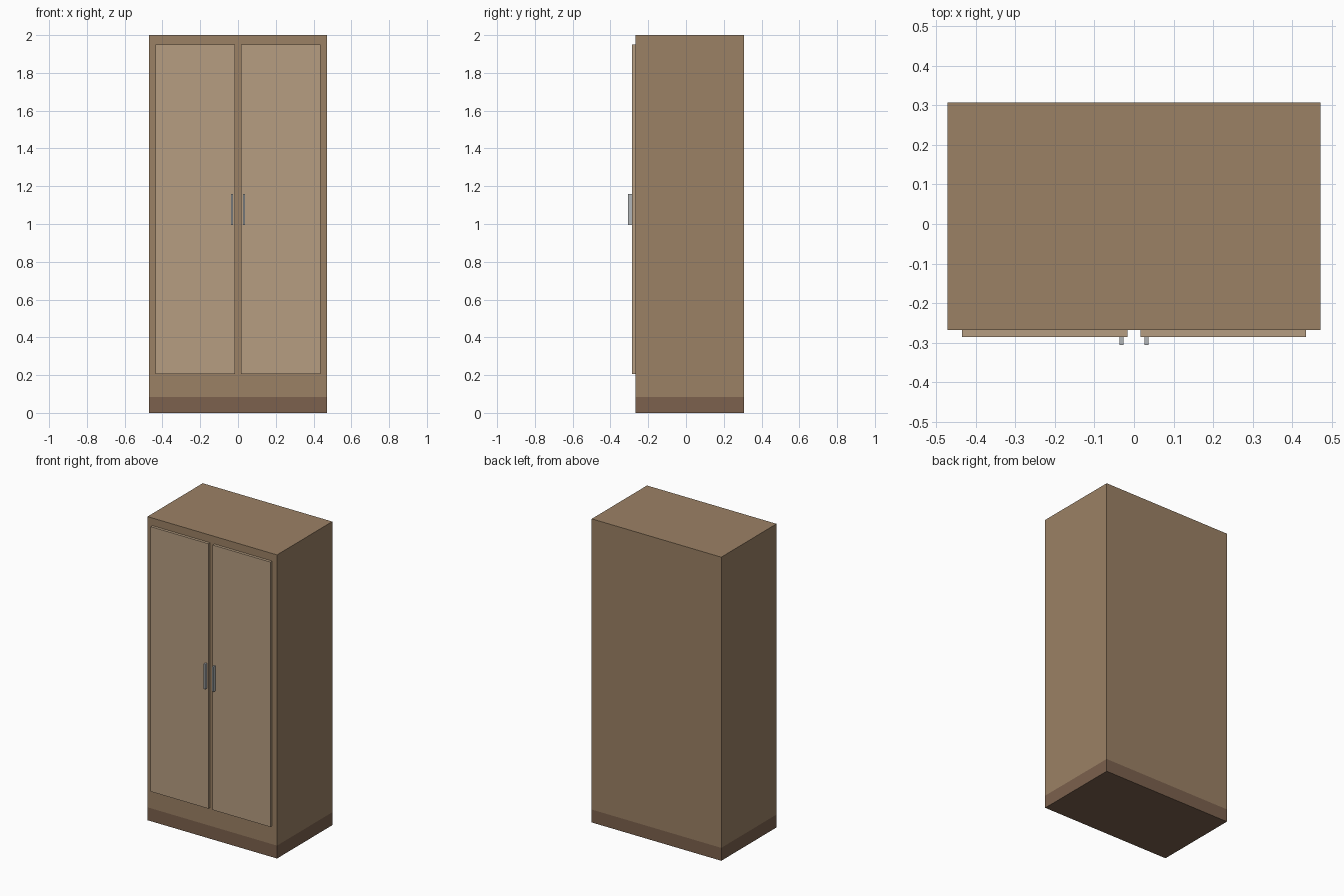
import bpy
import bmesh

if "Cube" in bpy.data.objects:
    bpy.data.objects.remove(bpy.data.objects["Cube"])


def material(name, rgb):
    m = bpy.data.materials.new(name)
    m.diffuse_color = (*rgb, 1.0)
    m.use_nodes = True
    m.node_tree.nodes["Principled BSDF"].inputs["Base Color"].default_value = m.diffuse_color
    return m


def box(name, lo, hi, mat):
    """Axis-aligned box between two corners."""
    bm = bmesh.new()
    bmesh.ops.create_cube(bm, size=1.0)
    for v in bm.verts:
        for i in range(3):
            v.co[i] = lo[i] if v.co[i] < 0 else hi[i]
    mesh = bpy.data.meshes.new(name)
    bm.to_mesh(mesh)
    bm.free()
    mesh.materials.append(mat)
    obj = bpy.data.objects.new(name, mesh)
    bpy.context.collection.objects.link(obj)
    return obj


wood = material("wood", (0.33, 0.22, 0.13))
dark_wood = material("dark_wood", (0.20, 0.12, 0.075))
light_wood = material("light_wood", (0.47, 0.34, 0.22))
metal = material("metal", (0.45, 0.47, 0.48))

HALF_W = 0.472
FRONT, BACK = -0.268, 0.307
PLINTH_TOP = 0.085
DOOR_FRONT, HANDLE_FRONT = -0.286, -0.306

# Plinth and cabinet body, flush on all sides
box("plinth", (-HALF_W, FRONT, 0), (HALF_W, BACK, PLINTH_TOP), dark_wood)
box("body", (-HALF_W, FRONT, PLINTH_TOP), (HALF_W, BACK, 2.0), wood)

# Mirrored pair of doors with handles near the centre gap
for side, s in (("left", -1), ("right", 1)):
    x0, x1 = sorted((s * 0.016, s * 0.436))
    box(side + "_door", (x0, FRONT, 0.205), (x1, DOOR_FRONT, 1.95), light_wood).data.flip_normals()
    x0, x1 = sorted((s * 0.026, s * 0.037))
    box(side + "_handle", (x0, HANDLE_FRONT, 0.995), (x1, DOOR_FRONT, 1.16), metal)
